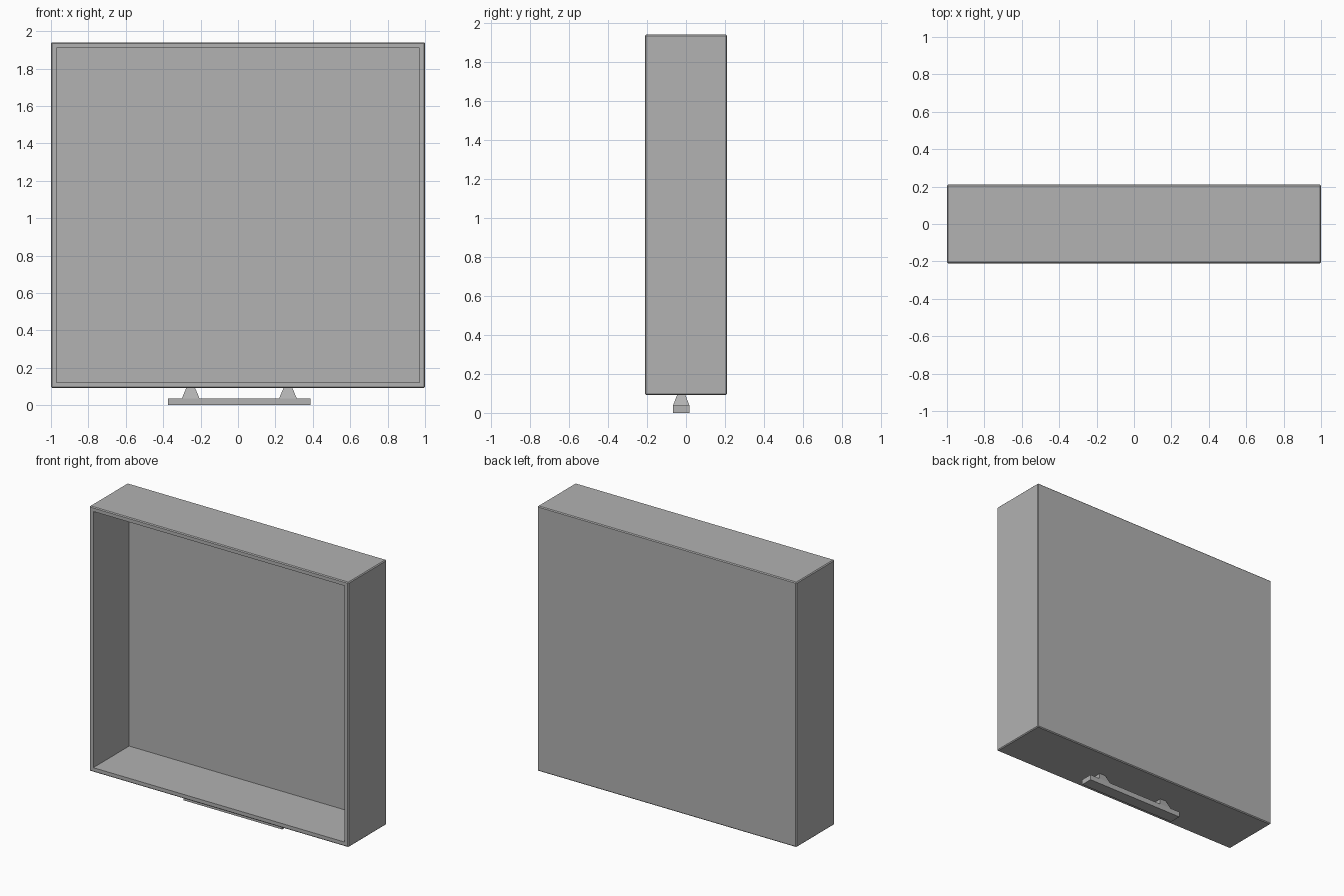
import bpy
import bmesh

cube = bpy.data.objects.get("Cube")
if cube:
    bpy.data.objects.remove(cube, do_unlink=True)

grey = bpy.data.materials.new("plain grey")
grey.use_nodes = True
colour = (0.445, 0.445, 0.445, 1)
grey.diffuse_color = colour
grey.node_tree.nodes["Principled BSDF"].inputs["Base Color"].default_value = colour


def frustum(bm, bottom, top, z0, z1):
    """Closed block between two rectangles (x0, x1, y0, y1)."""
    rings = []
    for (x0, x1, y0, y1), z in ((bottom, z0), (top, z1)):
        rings.append([bm.verts.new((x, y, z)) for x, y in
                      ((x0, y0), (x1, y0), (x1, y1), (x0, y1))])
    low, high = rings
    bm.faces.new(low[::-1])
    bm.faces.new(high)
    for i in range(4):
        j = (i + 1) % 4
        bm.faces.new((low[i], low[j], high[j], high[i]))


def finish(name, bm):
    bmesh.ops.recalc_face_normals(bm, faces=bm.faces)
    mesh = bpy.data.meshes.new(name)
    bm.to_mesh(mesh)
    bm.free()
    obj = bpy.data.objects.new(name, mesh)
    mesh.materials.append(grey)
    bpy.context.collection.objects.link(obj)
    return obj


# Open-fronted box: inset the front face, then push it back to form the cavity
bm = bmesh.new()
HALF_DEPTH, WALL, BACK = 0.21, 0.043, 0.025
outer = (-1, 1, -HALF_DEPTH, HALF_DEPTH)
frustum(bm, outer, outer, 0.092, 1.94)
bmesh.ops.recalc_face_normals(bm, faces=bm.faces)
front = min(bm.faces, key=lambda f: f.calc_center_median().y)
bmesh.ops.inset_region(bm, faces=[front], thickness=WALL)
cavity = bmesh.ops.extrude_discrete_faces(bm, faces=[front])["faces"][0]
for v in cavity.verts:
    v.co.y = HALF_DEPTH - BACK

# Narrow chamfer on the outside edges and the rim
edges = []
for e in bm.edges:
    convex = len(e.link_faces) == 2 and e.is_convex and e.calc_face_angle(0) > 0.5
    if convex:
        edges.append(e)
bmesh.ops.bevel(bm, geom=edges, offset=0.006, segments=1, affect='EDGES')
finish("open_box", bm)

# Handle bar under the box
bm = bmesh.new()
bar = (-0.375, 0.388, -0.067, 0.018)
frustum(bm, bar, bar, 0, 0.037)
finish("handle_bar", bm)

# Tapered posts joining the bar to the box
for side, x in (("right", -0.253), ("left", 0.267)):
    bm = bmesh.new()
    frustum(bm, (x - 0.047, x + 0.047, -0.067, 0.018),
            (x - 0.023, x + 0.023, -0.045, -0.004), 0.037, 0.094)
    finish(f"handle_post_{side}", bm)
